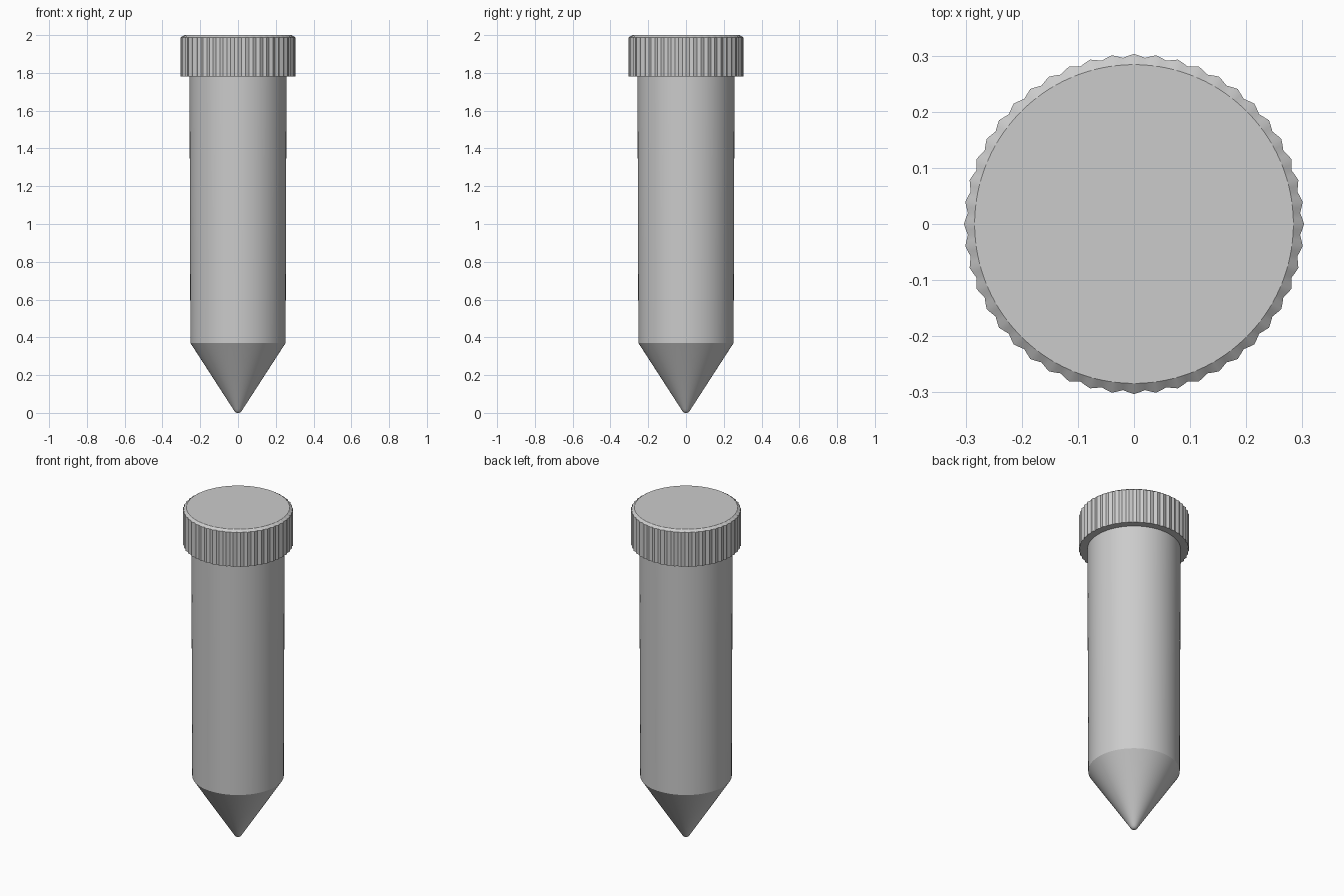
import bpy, bmesh, math

cube = bpy.data.objects.get("Cube")
if cube:
    bpy.data.objects.remove(cube, do_unlink=True)

grey = bpy.data.materials.new("plain grey")
grey.use_nodes = True
colour = (0.6, 0.6, 0.6, 1)
grey.diffuse_color = colour
grey.node_tree.nodes["Principled BSDF"].inputs["Base Color"].default_value = colour


def lathe(name, profile, sides, angle):
    """Stack rings of (radius, z, ridge depth) and close both ends."""
    bm = bmesh.new()
    rings = []
    for radius, z, ridge in profile:
        ring = []
        for i in range(sides):
            a = math.tau * i / sides
            r = radius + ridge * math.cos(RIDGES * a)
            ring.append(bm.verts.new((r * math.cos(a), r * math.sin(a), z)))
        rings.append(ring)
    for low, high in zip(rings, rings[1:]):
        for i in range(sides):
            j = (i + 1) % sides
            bm.faces.new((low[i], low[j], high[j], high[i]))
    bm.faces.new(rings[0][::-1])
    bm.faces.new(rings[-1])
    mesh = bpy.data.meshes.new(name)
    bm.to_mesh(mesh)
    bm.free()
    mesh.materials.append(grey)
    obj = bpy.data.objects.new(name, mesh)
    bpy.context.collection.objects.link(obj)
    bpy.ops.object.select_all(action="DESELECT")
    obj.select_set(True)
    bpy.context.view_layer.objects.active = obj
    bpy.ops.object.shade_smooth_by_angle(angle=math.radians(angle))
    return obj


RIDGES = 48

# Tapered shank with a cone point and a rounded tip
shank = [(0.006, 0, 0), (0.014, 0.004, 0), (0.021, 0.012, 0), (0.027, 0.022, 0),
         (0.252, 0.37, 0), (0.257, 1.79, 0)]
lathe("pointed_shank", shank, 96, 30)

# Knurled cap with a chamfered top rim
cap = [(0.3, 1.78, 0.0033), (0.3, 1.988, 0.0033), (0.284, 2, 0)]
lathe("knurled_cap", cap, RIDGES * 4, 25)
